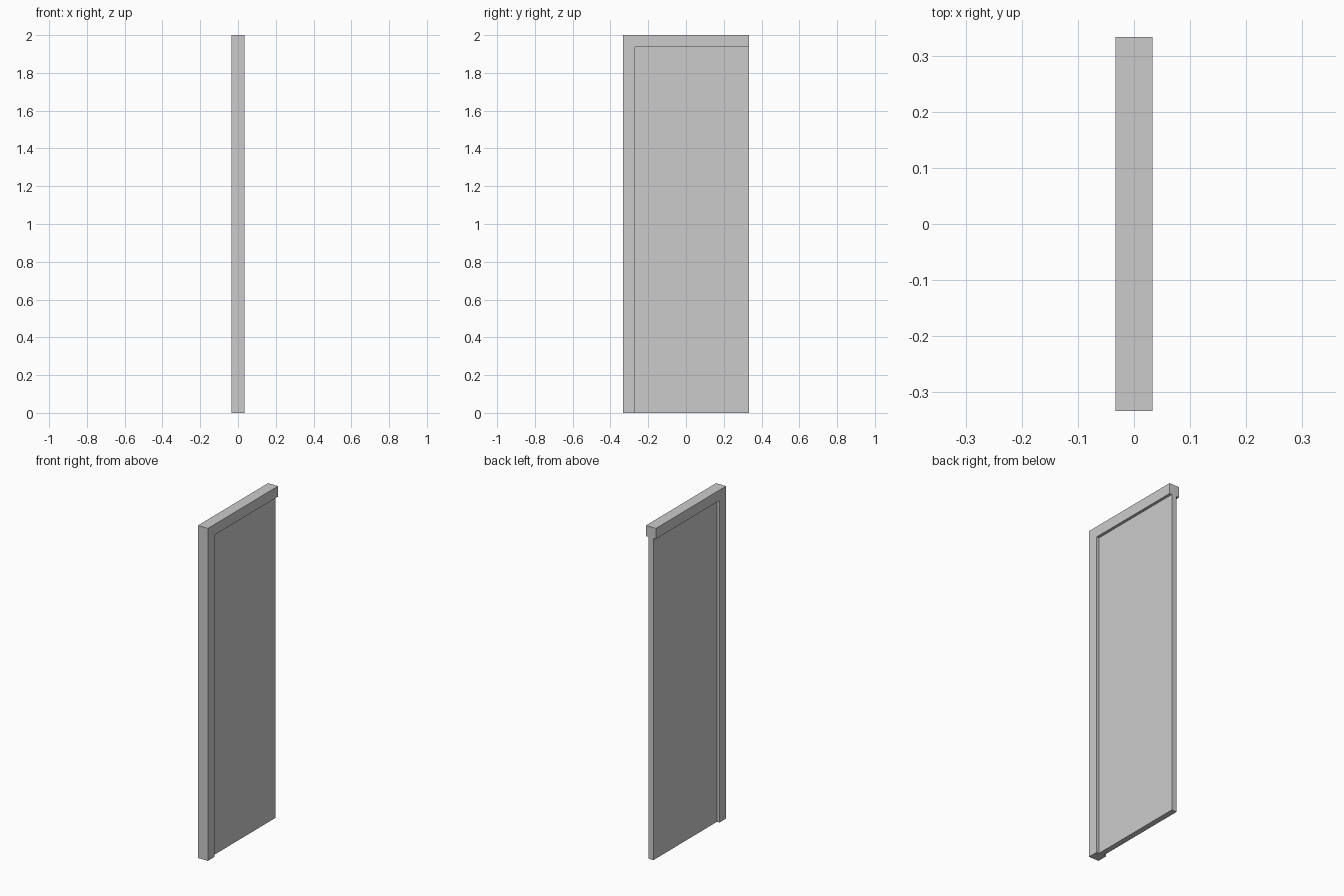
import bpy, bmesh

if "Cube" in bpy.data.objects:
    bpy.data.objects.remove(bpy.data.objects["Cube"])

W, H = 0.3333, 2.0      # half width, height
T = 0.0333              # half depth of the frame
F = 0.0635              # frame bar width


def extrude_profile(name, pts, half):
    """Solid from a (y, z) outline, extruded symmetrically along x."""
    bm = bmesh.new()
    face = bm.faces.new([bm.verts.new((-half, y, z)) for y, z in pts])
    geom = bmesh.ops.extrude_face_region(bm, geom=[face])["geom"]
    verts = [v for v in geom if isinstance(v, bmesh.types.BMVert)]
    bmesh.ops.translate(bm, verts=verts, vec=(2 * half, 0, 0))
    bmesh.ops.recalc_face_normals(bm, faces=bm.faces)
    mesh = bpy.data.meshes.new(name)
    bm.to_mesh(mesh)
    bm.free()
    obj = bpy.data.objects.new(name, mesh)
    bpy.context.collection.objects.link(obj)
    return obj


# L-shaped frame: upright post and header in one piece
extrude_profile("frame", [(-W, 0), (-W + F, 0), (-W + F, H - F),
                          (W, H - F), (W, H), (-W, H)], T)

# Thinner panel, centred in the frame depth
extrude_profile("panel", [(-W + F, 0), (W, 0), (W, H - F), (-W + F, H - F)], T / 2)
